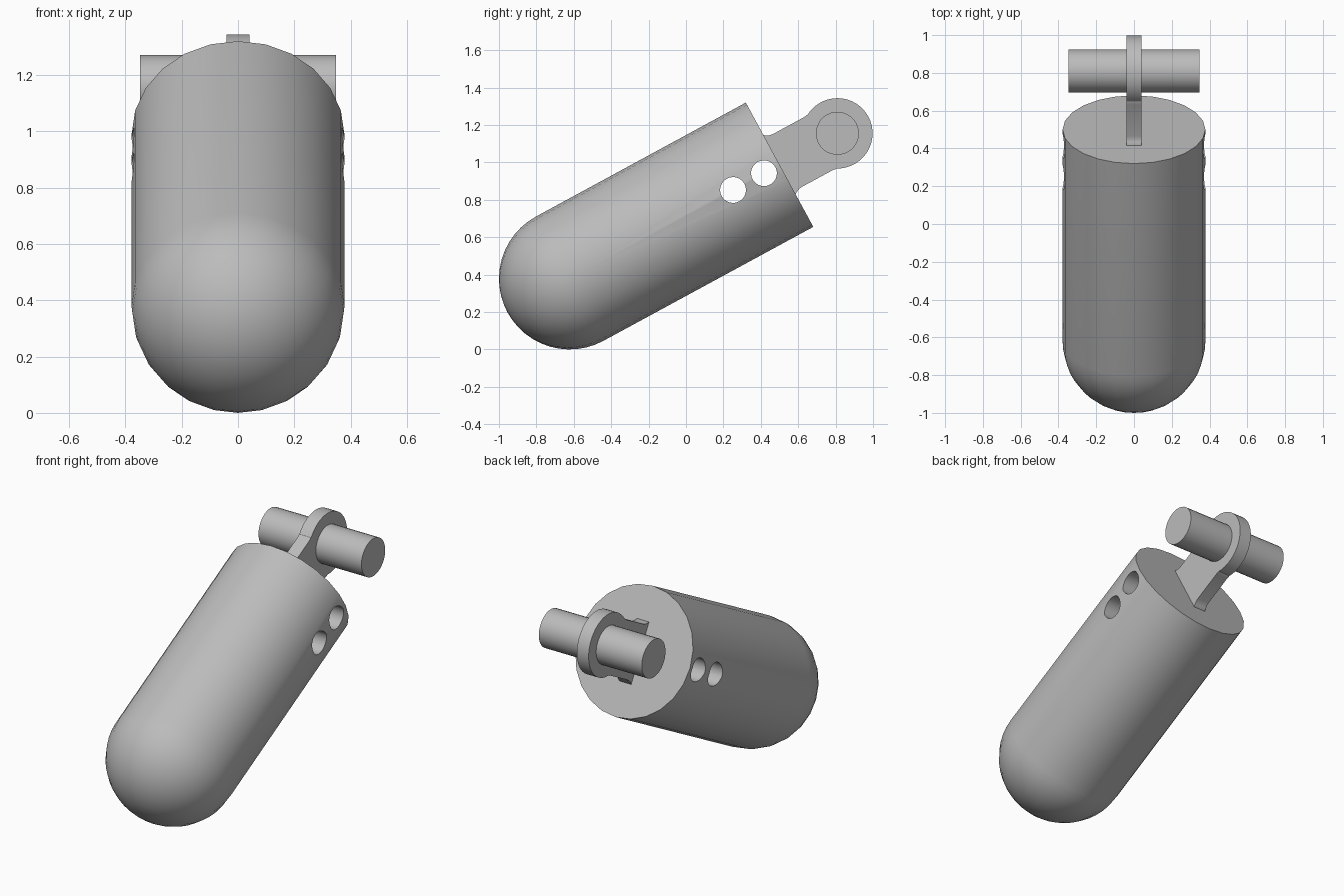
import bpy, bmesh, math
from mathutils import Matrix, Vector

if "Cube" in bpy.data.objects:
    bpy.data.objects.remove(bpy.data.objects["Cube"])

R = 0.378            # body radius
TOP = 1.277          # flat end, measured from the dome centre
EYE = 1.629          # lug eye centre
EYE_R = 0.188
# Tilt the long axis up from +y, dome resting on the ground
TILT = Matrix.Translation((0, -0.622, R)) @ Matrix.Rotation(math.radians(-61.5), 4, "X")

grey = bpy.data.materials.new("plain grey")
grey.use_nodes = True
grey.diffuse_color = (0.5, 0.5, 0.5, 1)
grey.node_tree.nodes["Principled BSDF"].inputs["Base Color"].default_value = (0.5, 0.5, 0.5, 1)


def finish(name, bm):
    bmesh.ops.recalc_face_normals(bm, faces=bm.faces)
    mesh = bpy.data.meshes.new(name)
    bm.to_mesh(mesh)
    bm.free()
    mesh.materials.append(grey)
    obj = bpy.data.objects.new(name, mesh)
    bpy.context.collection.objects.link(obj)
    obj.matrix_world = TILT
    return obj


def smooth(obj):
    bpy.ops.object.select_all(action="DESELECT")
    obj.select_set(True)
    bpy.context.view_layer.objects.active = obj
    bpy.ops.object.shade_smooth_by_angle(angle=math.radians(35))


def cross_cylinder(bm, radius, length, height, sides):
    """Cylinder lying across the body along x."""
    place = Matrix.Translation((0, 0, height)) @ Matrix.Rotation(math.pi / 2, 4, "Y")
    bmesh.ops.create_cone(bm, cap_ends=True, segments=sides, radius1=radius,
                          radius2=radius, depth=length, matrix=place)


# Body: dome and straight wall turned about the axis
bm = bmesh.new()
RINGS, SIDES = 12, 24
profile = [(R * math.sin(a), -R * math.cos(a))
           for a in (math.pi / 2 * i / RINGS for i in range(RINGS + 1))]
profile += [(R, TOP), (0, TOP)]
verts = [bm.verts.new((0, r, h)) for r, h in profile]
edges = [bm.edges.new(pair) for pair in zip(verts, verts[1:])]
bmesh.ops.spin(bm, geom=verts + edges, cent=(0, 0, 0), axis=(0, 0, 1),
               angle=math.tau, steps=SIDES, use_merge=True)
bmesh.ops.remove_doubles(bm, verts=bm.verts, dist=0.0005)
body = finish("body", bm)

# Two round holes bored across the body
bm = bmesh.new()
for height in (0.994, 1.182):
    cross_cylinder(bm, 0.069, 1, height, 32)
cutter = finish("hole_cutter", bm)
cutter.hide_render = True
bore = body.modifiers.new("holes", "BOOLEAN")
bore.operation, bore.object, bore.solver = "DIFFERENCE", cutter, "EXACT"
bpy.context.view_layer.objects.active = body
bpy.ops.object.modifier_apply(modifier="holes")
bpy.data.objects.remove(cutter)
smooth(body)

# Lug: flat plate with a flared foot and a round eye
bm = bmesh.new()
side = [(0.18, TOP - 0.02), (0.18, TOP), (0.17, 1.292), (0.163, 1.308),
        (0.161, 1.325), (0.161, 1.515), (0.164, 1.53)]
start = math.radians(60)
arc = [(EYE_R * math.sin(a), EYE - EYE_R * math.cos(a))
       for a in (start + (math.tau - 2 * start) * i / 32 for i in range(33))]
outline = side + arc + [(-y, h) for y, h in reversed(side)]
plate = bm.faces.new([bm.verts.new((-0.04, y, h)) for y, h in outline])
extruded = bmesh.ops.extrude_face_region(bm, geom=[plate])
bmesh.ops.translate(bm, vec=Vector((0.08, 0, 0)),
                    verts=[g for g in extruded["geom"] if isinstance(g, bmesh.types.BMVert)])
smooth(finish("lug", bm))

# Pin through the eye
bm = bmesh.new()
cross_cylinder(bm, 0.115, 0.696, EYE, 32)
smooth(finish("pin", bm))
